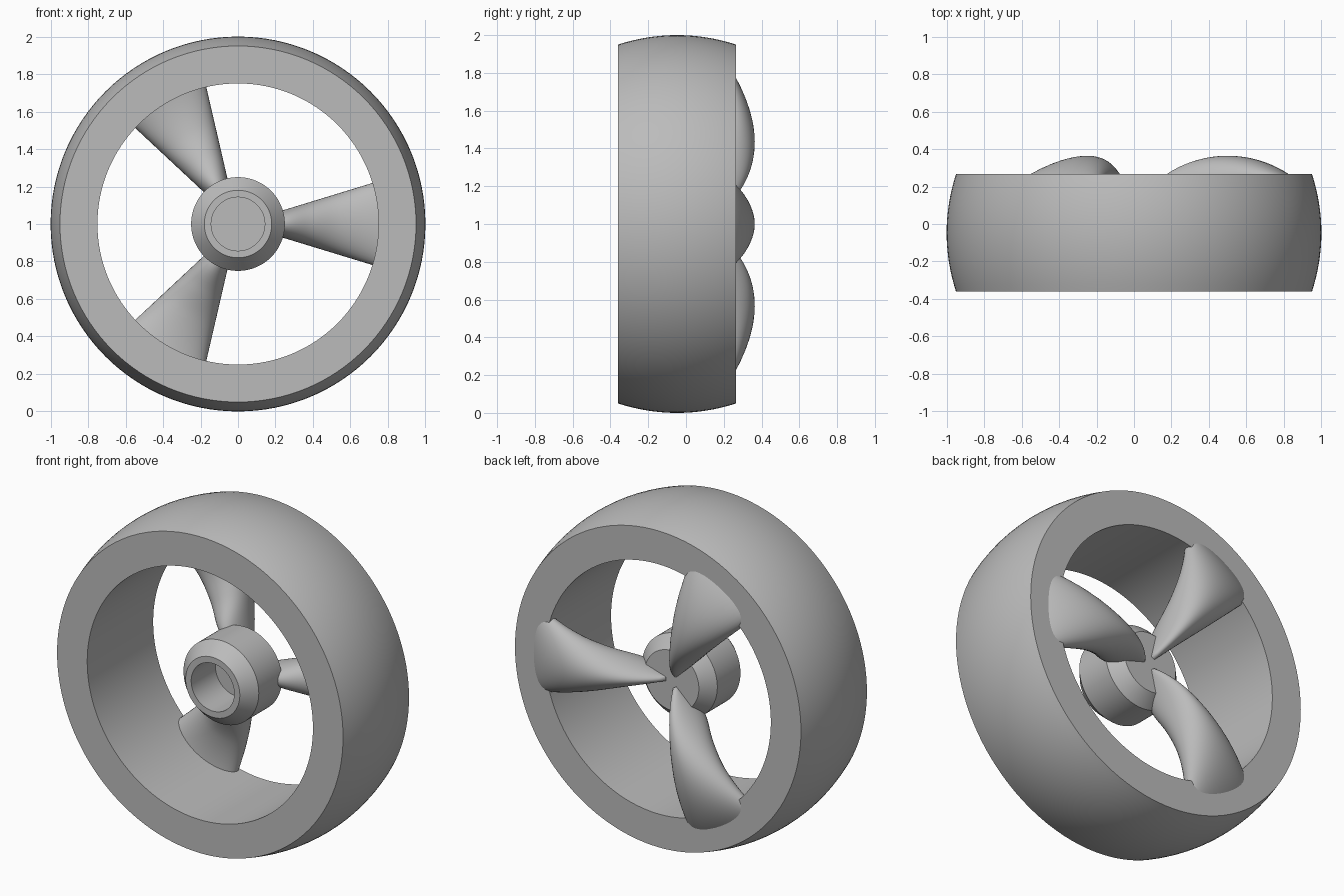
import bpy, bmesh, math

cube = bpy.data.objects.get("Cube")
if cube:
    bpy.data.objects.remove(cube, do_unlink=True)

grey = bpy.data.materials.new("plain_grey")
grey.use_nodes = True
colour = (0.5, 0.5, 0.5, 1)
grey.diffuse_color = colour
grey.node_tree.nodes["Principled BSDF"].inputs["Base Color"].default_value = colour

CENTRE_Z = 1.0
MID_Y = -0.047


def finish(bm, name, angle):
    bmesh.ops.recalc_face_normals(bm, faces=bm.faces)
    mesh = bpy.data.meshes.new(name)
    bm.to_mesh(mesh)
    bm.free()
    mesh.materials.append(grey)
    obj = bpy.data.objects.new(name, mesh)
    obj.location.z = CENTRE_Z
    bpy.context.collection.objects.link(obj)
    bpy.ops.object.select_all(action="DESELECT")
    obj.select_set(True)
    bpy.context.view_layer.objects.active = obj
    bpy.ops.object.shade_smooth_by_angle(angle=math.radians(angle))
    return obj


def skin(bm, rings, closed):
    """Join successive vertex rings with quads."""
    pairs = list(zip(rings, rings[1:]))
    if closed:
        pairs.append((rings[-1], rings[0]))
    for a, b in pairs:
        n = len(a)
        for i in range(n):
            j = (i + 1) % n
            bm.faces.new((a[i], a[j], b[j], b[i]))


def turned(name, profile, closed, steps=128):
    """Spin a (radius, y) profile about the axle."""
    bm = bmesh.new()
    rings = []
    for r, y in profile:
        rings.append([bm.verts.new((r * math.cos(t), y, r * math.sin(t)))
                      for t in (math.tau * i / steps for i in range(steps))])
    skin(bm, rings, closed)
    if not closed:
        bm.faces.new(rings[0])
        bm.faces.new(rings[-1])
    return finish(bm, name, 25)


# Crowned outer ring with a straight bore
half = 0.313
crown = []
for i in range(17):
    u = i / 8 - 1
    crown.append((1 - 0.05 * u * u, MID_Y + half * u))
turned("rim", crown + [(0.75, MID_Y + half), (0.75, MID_Y - half)], True)

# Chamfered hub with a blind front hole
turned("hub", [(0.143, -0.01), (0.143, -0.24), (0.18, -0.24), (0.25, -0.16),
               (0.25, 0.06), (0.18, 0.135)], False)


# Horn shaped spokes: arched back, widening towards the rim
FRONT = [(0.04, 0.12), (0.15, 0.03), (0.25, 0.02), (0.4, 0.09),
         (0.55, 0.14), (0.75, 0.15), (0.9, 0.12)]


def front_y(r):
    """Smooth cubic through the front edge points."""
    k = max(i for i in range(len(FRONT) - 1) if FRONT[i][0] <= r + 1e-6)
    (x1, y1), (x2, y2) = FRONT[k], FRONT[k + 1]
    x0, y0 = FRONT[max(k - 1, 0)]
    x3, y3 = FRONT[min(k + 2, len(FRONT) - 1)]
    h, t = x2 - x1, (r - x1) / (x2 - x1)
    m1, m2 = h * (y2 - y0) / (x2 - x0), h * (y3 - y1) / (x3 - x1)
    return ((2*t**3 - 3*t*t + 1) * y1 + (t**3 - 2*t*t + t) * m1
            + (3*t*t - 2*t**3) * y2 + (t**3 - t*t) * m2)


def back_y(r):
    return math.sqrt(0.59 ** 2 - (r - 0.5) ** 2) - 0.226


def spoke(name, turn, sides=40, sections=40):
    bm = bmesh.new()
    rings = []
    for s in range(sections + 1):
        r = 0.04 + 0.84 * s / sections
        f, b = front_y(r), back_y(r)
        width, mid, depth = 0.305 * r, (f + b) / 2, (b - f) / 2
        ring = []
        for i in range(sides):
            t = math.tau * i / sides
            z, y = width * math.cos(t), mid + depth * math.sin(t)
            ring.append(bm.verts.new((r * math.cos(turn) - z * math.sin(turn), y,
                                      r * math.sin(turn) + z * math.cos(turn))))
        rings.append(ring)
    skin(bm, rings, False)
    bm.faces.new(rings[0])
    bm.faces.new(rings[-1])
    return finish(bm, name, 60)


for i, name in enumerate(("left_spoke", "upper_spoke", "lower_spoke")):
    spoke(name, math.tau * i / 3)
